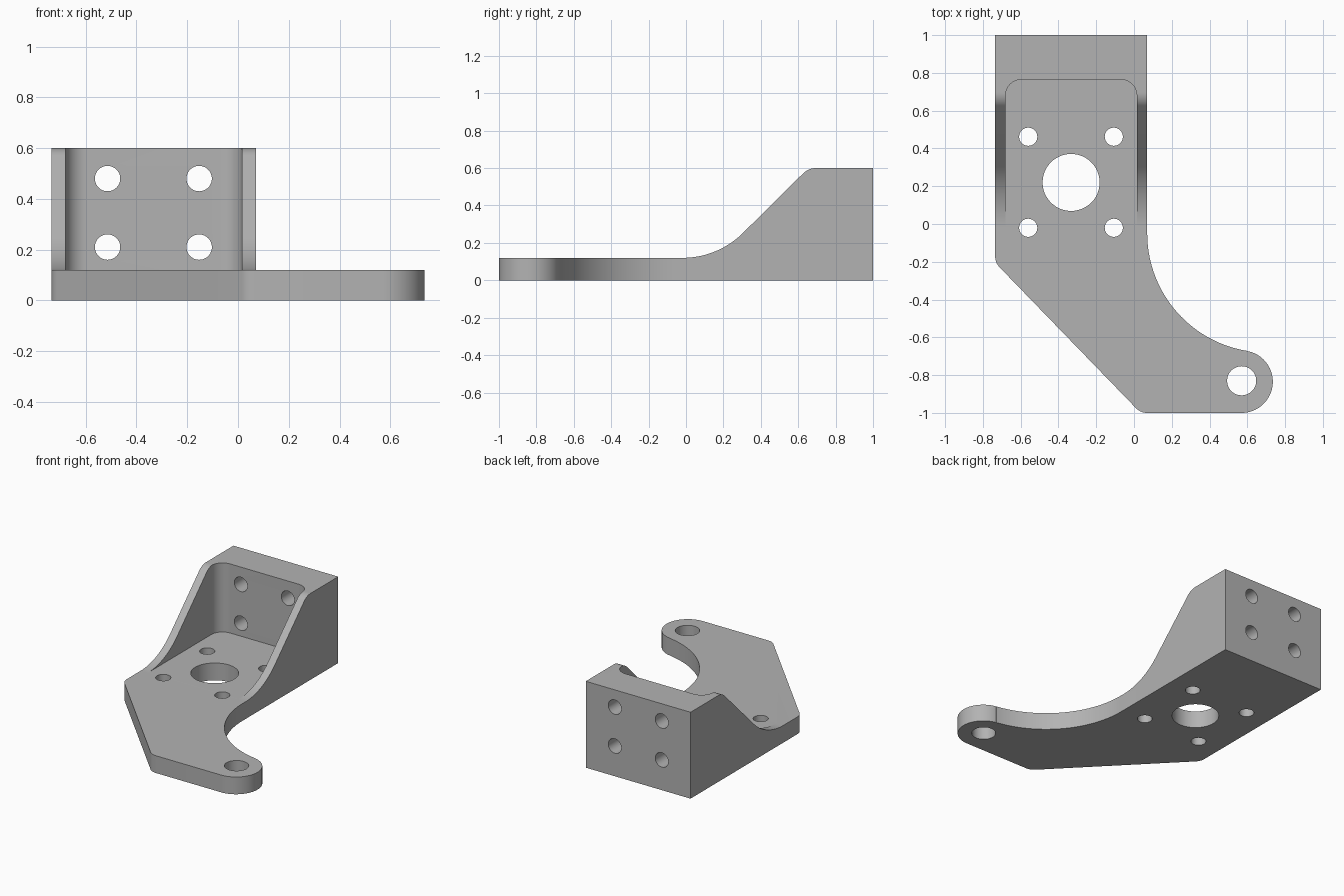
import bpy, bmesh
from math import radians, cos, sin, tan, pi
from mathutils import Vector, Matrix

default = bpy.data.objects.get("Cube")
if default:
    bpy.data.objects.remove(default, do_unlink=True)

grey = bpy.data.materials.new("bracket grey")
grey.use_nodes = True
colour = (0.45, 0.45, 0.45, 1)
grey.diffuse_color = colour
grey.node_tree.nodes["Principled BSDF"].inputs["Base Color"].default_value = colour


def arc(cx, cy, r, start, end, steps=24):
    """Points on an arc, angles in degrees."""
    angles = [radians(start + (end - start) * i / steps) for i in range(steps + 1)]
    return [(cx + r * cos(a), cy + r * sin(a)) for a in angles]


def fillet(before, corner, after, r, steps=12):
    """Round one corner of an outline with radius r."""
    c = Vector(corner)
    u, v = (Vector(before) - c).normalized(), (Vector(after) - c).normalized()
    half = u.angle(v) / 2
    centre = c + (u + v).normalized() * (r / sin(half))
    first = c + u * (r / tan(half)) - centre
    last = c + v * (r / tan(half)) - centre
    sweep = pi - 2 * half
    return [tuple(centre + (first * sin(sweep * (1 - t)) + last * sin(sweep * t)) / sin(sweep))
            for t in (i / steps for i in range(steps + 1))]


def prism(name, outline, low, high, axis="z"):
    """Extrude an outline along z (xy outline), x (yz outline) or y (xz outline)."""
    place = {"z": lambda a, b, d: (a, b, d),
             "x": lambda a, b, d: (d, a, b),
             "y": lambda a, b, d: (a, d, b)}[axis]
    bm = bmesh.new()
    face = bm.faces.new([bm.verts.new(place(a, b, low)) for a, b in outline])
    extruded = bmesh.ops.extrude_face_region(bm, geom=[face], use_keep_orig=True)
    top = [g for g in extruded["geom"] if isinstance(g, bmesh.types.BMVert)]
    bmesh.ops.translate(bm, verts=top, vec=place(0, 0, high - low))
    bmesh.ops.recalc_face_normals(bm, faces=bm.faces)
    mesh = bpy.data.meshes.new(name)
    bm.to_mesh(mesh)
    bm.free()
    mesh.materials.append(grey)
    obj = bpy.data.objects.new(name, mesh)
    bpy.context.scene.collection.objects.link(obj)
    return obj


def boolean(target, cutter, operation):
    """Apply a boolean and discard the cutter."""
    mod = target.modifiers.new(cutter.name, "BOOLEAN")
    mod.operation, mod.object, mod.solver = operation, cutter, "EXACT"
    bpy.ops.object.select_all(action="DESELECT")
    bpy.context.view_layer.objects.active = target
    target.select_set(True)
    bpy.ops.object.modifier_apply(modifier=mod.name)
    bpy.data.objects.remove(cutter, do_unlink=True)


LEFT, RIGHT, THICK, HEIGHT = -0.735, 0.07, 0.12, 0.6
lug = (0.57, -0.835)
knee, toe = (LEFT, -0.205), (0.035, -1)

# Plan outline: box end, swept inner edge, round lug, slanted outer edge
plan = [(LEFT, 1), (RIGHT, 1)]
plan += arc(0.70, -0.05, 0.63, 180, 260.6, 40)
plan += arc(*lug, 0.165, 80.6, -90, 40)
plan += fillet(lug[:1] + (-1,), toe, knee, 0.08)
plan += fillet(toe, knee, (LEFT, 1), 0.08)
bracket = prism("mounting_bracket", plan, 0, HEIGHT)

# Side profile: flat plate rising into the sloping cheeks
foot, crest = (0.17, THICK), (0.655, HEIGHT)
side = [(-1.1, -0.1), (1.1, -0.1), (1.1, HEIGHT + 0.1), (0.9, HEIGHT + 0.1), (0.9, HEIGHT)]
side = [(-1.1, -0.1), (1.1, -0.1), (1.1, HEIGHT)]
side += fillet((1, HEIGHT), crest, foot, 0.1)
side += fillet(crest, foot, (-1, THICK), 0.46, 24)
side += [(-1.1, THICK)]
boolean(bracket, prism("side_profile", side, -1, 1, "x"), "INTERSECT")

# Pocket between the cheeks, with rounded rear corners
x0, x1, y0, y1 = -0.68, 0.015, -0.3, 0.765
pocket = [(x0, y0), (x1, y0)]
pocket += fillet((x1, y0), (x1, y1), (x0, y1), 0.085)
pocket += fillet((x1, y1), (x0, y1), (x0, y0), 0.085)
boolean(bracket, prism("pocket", pocket, THICK + 0.0002, 1), "DIFFERENCE")

# Holes through the plate: shaft, lug and four screws
plate_holes = [(-0.333, 0.22, 0.151), (0.57, -0.83, 0.077)]
plate_holes += [(x, y, 0.048) for x in (-0.56, -0.107) for y in (-0.02, 0.462)]
for x, y, r in plate_holes:
    boolean(bracket, prism("plate_hole", arc(x, y, r, 0, 352.5, 47), -0.1, 0.3), "DIFFERENCE")

# Four screw holes through the rear wall
for x in (-0.514, -0.153):
    for z in (0.21, 0.48):
        hole = prism("wall_hole", arc(x, z, 0.05, 0, 352.5, 47), 0.6, 1.1, "y")
        boolean(bracket, hole, "DIFFERENCE")

bpy.ops.object.shade_smooth_by_angle(angle=radians(30))
